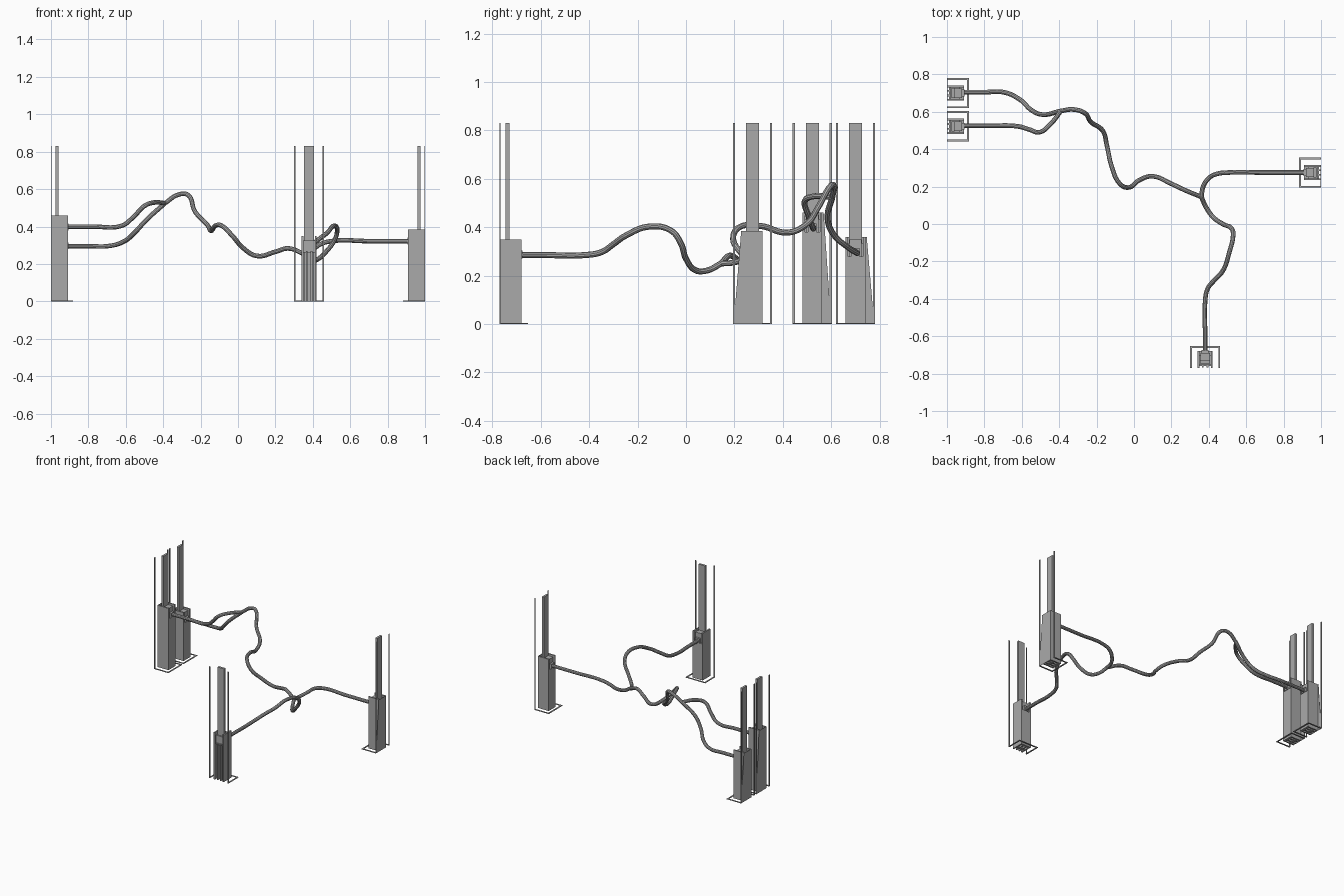
import bpy, bmesh
from mathutils import Matrix, Vector

if "Cube" in bpy.data.objects:
    bpy.data.objects.remove(bpy.data.objects["Cube"], do_unlink=True)

grey = bpy.data.materials.new("mid_grey")
grey.use_nodes = True
colour = (0.4, 0.4, 0.4, 1)
grey.diffuse_color = colour
grey.node_tree.nodes["Principled BSDF"].inputs["Base Color"].default_value = colour


def finish(name, bm, frame):
    """Turn a bmesh in station space into a named object."""
    bmesh.ops.transform(bm, matrix=frame, verts=bm.verts)
    bmesh.ops.recalc_face_normals(bm, faces=bm.faces)
    mesh = bpy.data.meshes.new(name)
    bm.to_mesh(mesh)
    bm.free()
    mesh.materials.append(grey)
    bpy.context.collection.objects.link(bpy.data.objects.new(name, mesh))


def boxes(name, frame, parts):
    """Each part is (side range, depth range, height range)."""
    bm = bmesh.new()
    for ranges in parts:
        size = [hi - lo for lo, hi in ranges]
        mid = [(hi + lo) / 2 for lo, hi in ranges]
        matrix = Matrix.Translation(mid) @ Matrix.Diagonal((*size, 1))
        bmesh.ops.create_cube(bm, size=1, matrix=matrix)
    finish(name, bm, frame)


def both(lo, hi):
    return [(lo, hi), (-hi, -lo)]


def station(name, origin, side, inward, top, backed):
    """Tower, mast, corner posts and ground frame; depth runs inward."""
    frame = Matrix.Identity(4)
    frame.col[0] = Vector((*side, 0, 0))
    frame.col[1] = Vector((*inward, 0, 0))
    frame.col[3] = Vector((*origin, 0, 1))
    shelf = top - 0.08

    # Hollow ribbed tower
    ribs = [(s, (0, 0.09), (0, top)) for s in both(0.031, 0.041)]
    ribs += [(s, (0.002, 0.085), (0, shelf)) for s in both(0.008, 0.017)]
    ribs += [((-0.032, 0.032), (0.075, 0.09), (0, shelf)),
             ((-0.032, 0.032), (0.012, 0.085), (shelf - 0.01, shelf))]
    boxes(name + "_tower", frame, ribs)

    # Cable connector with clip and collar
    boxes(name + "_connector", frame, [
        ((-0.032, 0.032), (0.015, 0.07), (shelf, top - 0.025)),
        ((-0.025, 0.025), (0.04, 0.08), (shelf, top - 0.01)),
        ((-0.018, 0.018), (0.07, 0.095), (shelf, top - 0.045))])

    # Flat mast and two slim posts
    boxes(name + "_mast", frame, [((-0.027, 0.027), (0.025, 0.041), (0, 0.83))])
    boxes(name + "_posts", frame,
          [(s, (0, 0.004), (0, 0.83)) for s in both(0.072, 0.081)])

    # Ground frame, open on the outer side
    rails = [(s, (0, 0.118), (0, 0.004)) for s in both(0.071, 0.081)]
    rails.append(((-0.071, 0.071), (0.108, 0.118), (0, 0.004)))
    boxes(name + "_ground_frame", frame, rails)

    # Flared outer plate
    if backed:
        bm = bmesh.new()
        outline = [(-0.078, 0), (0.041, 0), (0.041, top), (-0.047, top)]
        face = bm.faces.new([bm.verts.new((s, 0, z)) for s, z in outline])
        out = bmesh.ops.extrude_face_region(bm, geom=[face])["geom"]
        moved = [v for v in out if isinstance(v, bmesh.types.BMVert)]
        bmesh.ops.translate(bm, vec=(0, 0.002, 0), verts=moved)
        finish(name + "_outer_plate", bm, frame)


station("front", (0.38, -0.77), (1, 0), (0, 1), 0.35, False)
station("left", (1, 0.275), (0, 1), (-1, 0), 0.385, True)
station("right_near", (-1, 0.522), (0, -1), (1, 0), 0.46, True)
station("right_far", (-1, 0.7), (0, -1), (1, 0), 0.36, True)


def cable(name, points):
    curve = bpy.data.curves.new(name, "CURVE")
    curve.dimensions = "3D"
    curve.bevel_depth = 0.0125
    curve.bevel_resolution = 3
    curve.resolution_u = 8
    curve.use_fill_caps = True
    spline = curve.splines.new("BEZIER")
    spline.bezier_points.add(len(points) - 1)
    for knot, co in zip(spline.bezier_points, points):
        knot.co = co
        knot.handle_left_type = knot.handle_right_type = "AUTO"
    curve.materials.append(grey)
    obj = bpy.data.objects.new(name, curve)
    bpy.context.collection.objects.link(obj)
    # Bake the swept tube to a smooth mesh
    bpy.ops.object.select_all(action="DESELECT")
    obj.select_set(True)
    bpy.context.view_layer.objects.active = obj
    bpy.ops.object.convert(target="MESH")
    bpy.ops.object.shade_smooth_by_angle()


west_joint = (-0.39, 0.605, 0.525)
east_joint = (0.36, 0.145, 0.25)

# Trunk between the two splits
cable("trunk_cable", [
    west_joint, (-0.32, 0.612, 0.57), (-0.27, 0.597, 0.57),
    (-0.23, 0.545, 0.48), (-0.165, 0.495, 0.41), (-0.145, 0.42, 0.378),
    (-0.12, 0.31, 0.405), (-0.08, 0.22, 0.4), (-0.03, 0.195, 0.35),
    (0.03, 0.235, 0.283), (0.1, 0.255, 0.243), (0.2, 0.215, 0.265),
    (0.27, 0.182, 0.283), east_joint])

# Branches on the right side
cable("right_near_cable", [
    (-0.94, 0.525, 0.4), (-0.78, 0.525, 0.4), (-0.62, 0.522, 0.405),
    (-0.56, 0.505, 0.45), (-0.5, 0.492, 0.51), (-0.45, 0.53, 0.528),
    west_joint])
cable("right_far_cable", [
    (-0.94, 0.705, 0.295), (-0.8, 0.705, 0.295), (-0.69, 0.703, 0.296),
    (-0.61, 0.665, 0.32), (-0.55, 0.61, 0.37), (-0.49, 0.585, 0.435),
    west_joint])

# Branches to the left and front stations
cable("left_cable", [
    east_joint, (0.37, 0.2, 0.255), (0.4, 0.245, 0.275),
    (0.44, 0.267, 0.305), (0.5, 0.275, 0.322), (0.7, 0.275, 0.322),
    (0.94, 0.275, 0.322)])
cable("front_cable", [
    east_joint, (0.385, 0.09, 0.222), (0.42, 0.04, 0.222),
    (0.475, 0, 0.27), (0.52, -0.022, 0.335), (0.53, -0.06, 0.385),
    (0.51, -0.15, 0.403), (0.475, -0.25, 0.365), (0.43, -0.3, 0.33),
    (0.392, -0.35, 0.297), (0.38, -0.42, 0.285), (0.38, -0.58, 0.285),
    (0.38, -0.71, 0.285)])
